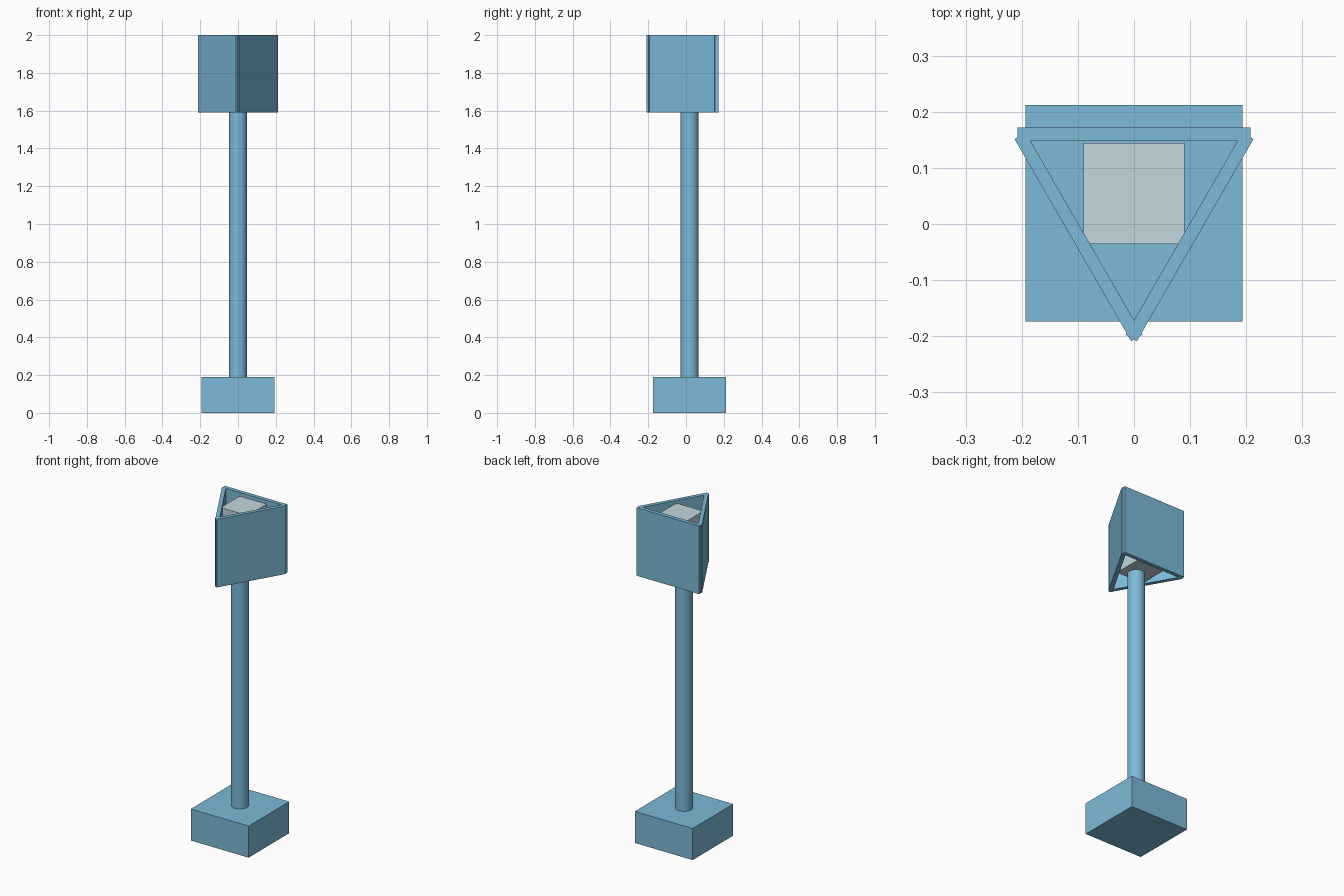
import bpy
import math

cube = bpy.data.objects.get("Cube")
if cube:
    bpy.data.objects.remove(cube, do_unlink=True)


def make_material(name, colour):
    mat = bpy.data.materials.new(name)
    mat.use_nodes = True
    mat.diffuse_color = colour
    mat.node_tree.nodes["Principled BSDF"].inputs["Base Color"].default_value = colour
    return mat


blue = make_material("sky blue", (0.20, 0.49, 0.69, 1))
pale = make_material("pale grey", (0.56, 0.68, 0.74, 1))


def box(name, size, centre, mat, turn=0):
    bpy.ops.mesh.primitive_cube_add(size=1, location=centre)
    obj = bpy.context.object
    obj.name = name
    obj.scale = size
    bpy.ops.object.transform_apply(location=False, rotation=False, scale=True)
    obj.rotation_euler.z = math.radians(turn)
    obj.data.materials.append(mat)
    return obj


# Square foot and round pole share one axis, slightly behind the centre
AXIS_Y = 0.019
box("base", (0.386, 0.386, 0.19), (0, AXIS_Y, 0.095), blue)

POLE_BOTTOM, POLE_TOP = 0.19, 1.6
bpy.ops.mesh.primitive_cylinder_add(
    vertices=48, radius=0.048, depth=POLE_TOP - POLE_BOTTOM,
    location=(0, AXIS_Y, (POLE_BOTTOM + POLE_TOP) / 2))
pole = bpy.context.object
pole.name = "pole"
pole.data.materials.append(blue)
bpy.ops.object.shade_smooth_by_angle(angle=math.radians(40))

# Triangular shade, open above and below, made of three equal panels
SHADE_BOTTOM, SHADE_TOP = 1.59, 2.0
panel = (0.416, 0.023, SHADE_TOP - SHADE_BOTTOM)
mid_z = (SHADE_BOTTOM + SHADE_TOP) / 2
box("shade_back_panel", panel, (0, 0.1605, mid_z), blue)
for side, name in ((1, "left"), (-1, "right")):
    box(f"shade_{name}_panel", panel, (side * 0.099, -0.023, mid_z), blue, side * 60)

# Light block inside the shade
box("light_block", (0.18, 0.18, 0.38), (0, 0.0545, 1.79), pale)
